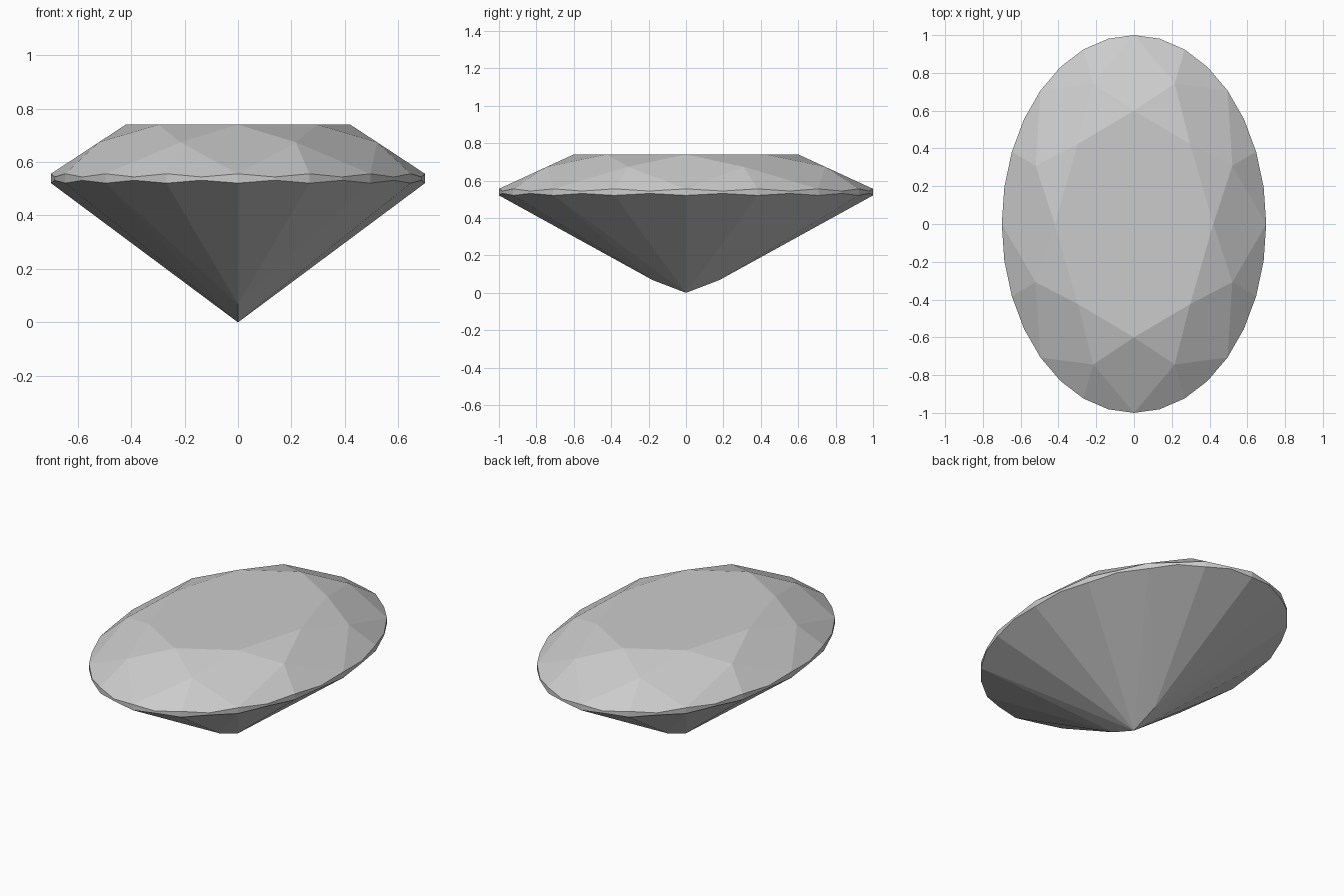
import bpy, bmesh
from math import sin, cos, tau
from mathutils import Vector
from mathutils.geometry import intersect_line_plane, normal

if "Cube" in bpy.data.objects:
    bpy.data.objects.remove(bpy.data.objects["Cube"])

RX, RY = 0.70, 1.0
TABLE_Z, STAR_Z, UPPER_Z, LOWER_Z = 0.74, 0.674, 0.556, 0.521
N = 32


def oval(i, r, z):
    """Point on the scaled oval at step i of 32."""
    a = tau * i / N
    return Vector((RX * r * cos(a), RY * r * sin(a), z))


def on_facet(i, tri):
    """Girdle point at step i lying in the plane of a facet (scalloped edge)."""
    p = oval(i, 1, 0)
    return intersect_line_plane(p, p + Vector((0, 0, 1)), tri[0], normal(tri))


bm = bmesh.new()
table = [bm.verts.new(oval(4 * k, 0.6, TABLE_Z)) for k in range(8)]
stars = [bm.verts.new(oval(4 * k + 2, 0.805, STAR_Z)) for k in range(8)]
culet = bm.verts.new((0, 0, 0))
keel = {s: bm.verts.new((0, s * 0.178, 0.068)) for s in (1, -1)}


def apex(j):
    """Lower end of pavilion wedge j: keel tips at the ends, culet at the sides."""
    if 2 <= j < 6:
        return keel[1]
    if 10 <= j < 14:
        return keel[-1]
    return culet


# Girdle: two scalloped rings, thin in the middle of each facet
upper, lower = [], []
for i in range(N):
    if i % 2 == 0:
        u, l = oval(i, 1, UPPER_Z), oval(i, 1, LOWER_Z)
    else:
        j = i // 2
        u = on_facet(i, [stars[j // 2].co, oval(i - 1, 1, UPPER_Z), oval(i + 1, 1, UPPER_Z)])
        l = on_facet(i, [apex(j).co, oval(i - 1, 1, LOWER_Z), oval(i + 1, 1, LOWER_Z)])
    upper.append(bm.verts.new(u))
    lower.append(bm.verts.new(l))
for i in range(N):
    n = (i + 1) % N
    bm.faces.new((lower[i], lower[n], upper[n], upper[i]))

# Crown: table, star triangles, kites and upper girdle facets
bm.faces.new(table)
for k in range(8):
    bm.faces.new((table[k], stars[k], table[(k + 1) % 8]))
    bm.faces.new((table[k], stars[k - 1], upper[4 * k], stars[k]))
    for s in (4 * k, 4 * k + 2):
        bm.faces.new((stars[k], upper[s], upper[s + 1], upper[(s + 2) % N]))

# Pavilion: sixteen wedges plus slivers beside the keel
for j in range(16):
    bm.faces.new((apex(j), lower[(2 * j + 2) % N], lower[2 * j + 1], lower[2 * j]))
for j, s in ((2, 1), (6, 1), (10, -1), (14, -1)):
    bm.faces.new((culet, keel[s], lower[2 * j]))

bmesh.ops.recalc_face_normals(bm, faces=bm.faces)
mesh = bpy.data.meshes.new("oval_gem")
bm.to_mesh(mesh)
bm.free()
gem = bpy.data.objects.new("oval_gem", mesh)
bpy.context.collection.objects.link(gem)
